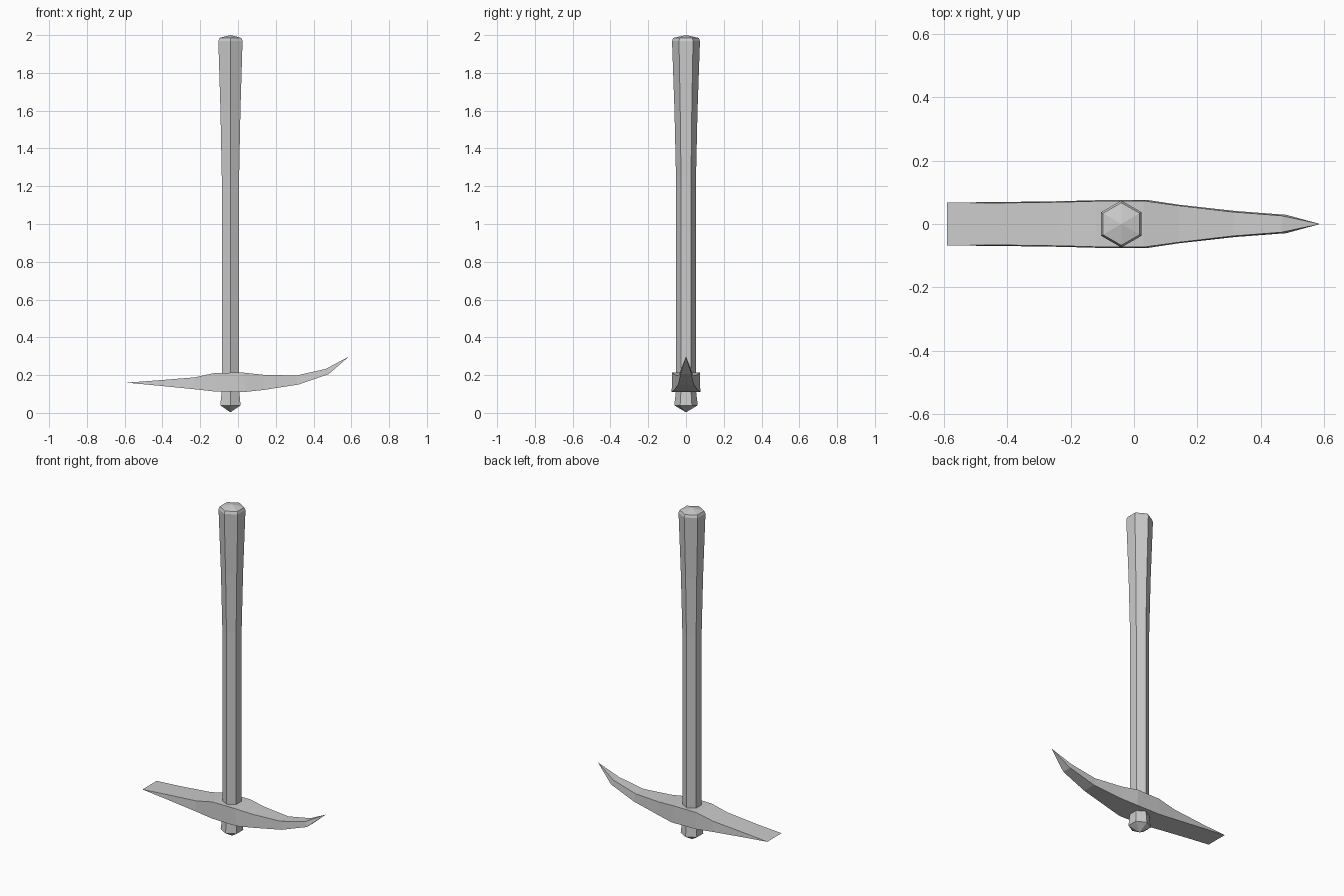
import bpy
import bmesh
from math import sin, cos, pi

default = bpy.data.objects.get("Cube")
if default:
    bpy.data.objects.remove(default, do_unlink=True)

# One plain grey for the whole tool
grey = bpy.data.materials.new("plain_grey")
grey.use_nodes = True
colour = (0.6, 0.6, 0.6, 1)
grey.diffuse_color = colour
grey.node_tree.nodes["Principled BSDF"].inputs["Base Color"].default_value = colour

HANDLE_X = -0.04


def loft(name, rings):
    """Skin a closed shape through rings; a short ring closes to an edge or point."""
    bm = bmesh.new()
    loops = [[bm.verts.new(p) for p in ring] for ring in rings]
    for a, b in zip(loops, loops[1:]):
        n = max(len(a), len(b))
        for i in range(n):
            j = (i + 1) % n
            corners = []
            for ring, k in ((a, i), (a, j), (b, j), (b, i)):
                # Short rings: both upper and lower corners share one vertex per side
                v = ring[k] if len(ring) == n else ring[(0, 1, 1, 0)[k % 4] % len(ring)]
                if v not in corners:
                    corners.append(v)
            if len(corners) > 2:
                bm.faces.new(corners)
    bmesh.ops.recalc_face_normals(bm, faces=bm.faces)
    mesh = bpy.data.meshes.new(name)
    bm.to_mesh(mesh)
    bm.free()
    mesh.materials.append(grey)
    obj = bpy.data.objects.new(name, mesh)
    bpy.context.collection.objects.link(obj)
    return obj


# Hexagonal handle: pointed butt, straight shaft, flared grip, shallow cap
def hexagon(r, z):
    return [(HANDLE_X + r * sin(i * pi / 3), r * cos(i * pi / 3), z) for i in range(6)]


handle_profile = [(0.062, 0.04), (0.053, 0.12), (0.053, 1.25),
                  (0.061, 1.6), (0.074, 1.97), (0.067, 1.985)]
loft("handle", [[(HANDLE_X, 0, 0.003)]]
     + [hexagon(r, z) for r, z in handle_profile]
     + [[(HANDLE_X, 0, 2.0)]])

# Head: wide chisel blade on the right, curved spike on the left
# Each section: x at bottom, x at top, bottom z, top z, half width
sections = [(-0.44, -0.44, 0.146, 0.171, 0.069), (-0.23, -0.23, 0.125, 0.188, 0.072),
            (-0.12, -0.12, 0.113, 0.212, 0.075), (0.04, 0.03, 0.111, 0.213, 0.076),
            (0.14, 0.14, 0.122, 0.201, 0.061), (0.32, 0.31, 0.15, 0.198, 0.041),
            (0.48, 0.465, 0.205, 0.233, 0.029)]
head = [[(-0.59, -0.068, 0.16), (-0.59, 0.068, 0.16)]]
for xb, xt, zb, zt, w in sections:
    t = w - 0.003
    head.append([(xb, -w, zb), (xb, w, zb), (xt, t, zt), (xt, -t, zt)])
head.append([(0.587, 0, 0.298)])
loft("pick_head", head)
